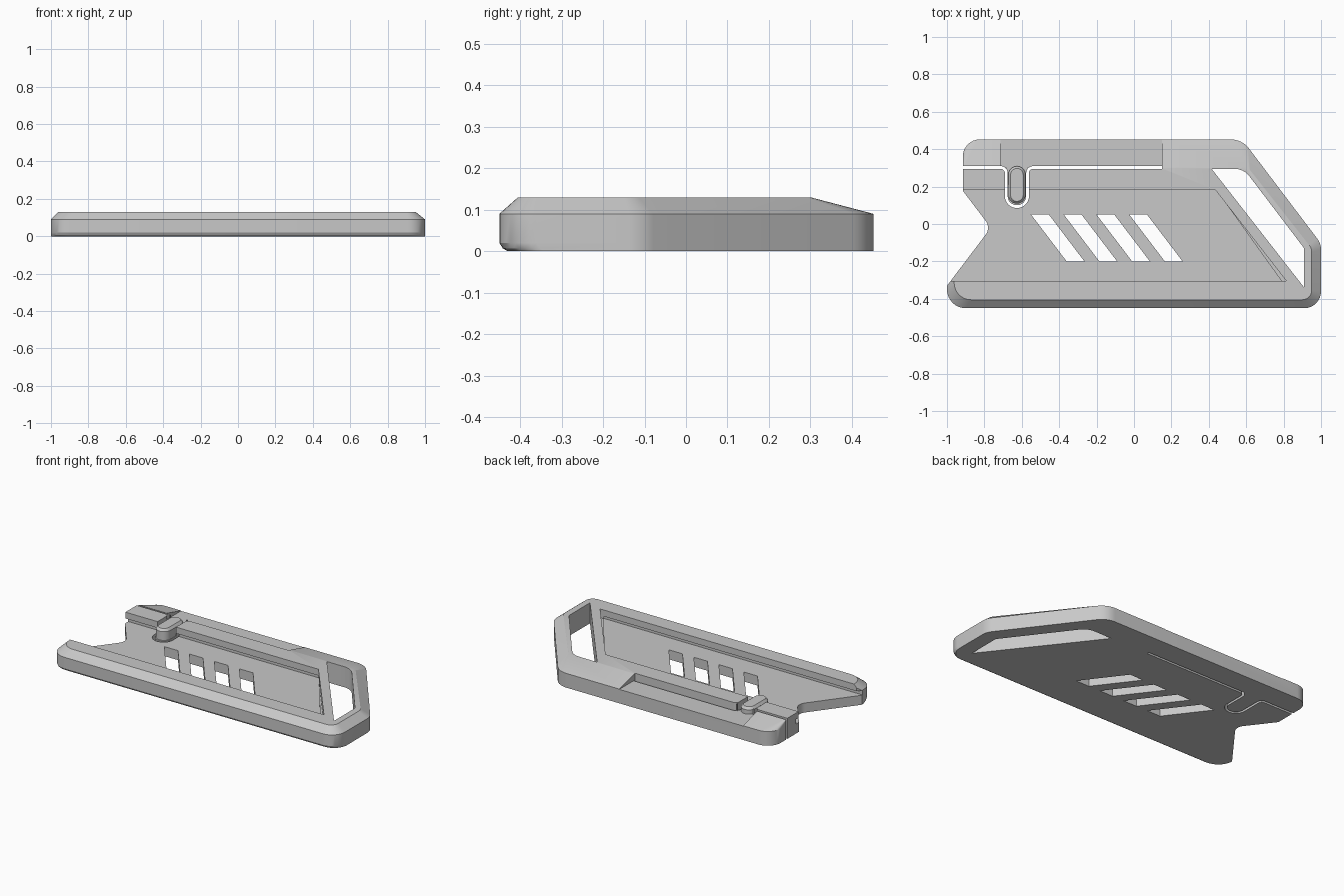
import bpy, bmesh, math
from mathutils import Vector

if "Cube" in bpy.data.objects:
    bpy.data.objects.remove(bpy.data.objects["Cube"], do_unlink=True)

grey = bpy.data.materials.new("mid_grey")
grey.use_nodes = True
COLOUR = (0.58, 0.58, 0.58, 1)
grey.diffuse_color = COLOUR
grey.node_tree.nodes["Principled BSDF"].inputs["Base Color"].default_value = COLOUR

TOP, EDGE, FLOOR = 0.13, 0.09, 0.06


def rounded(corners, closed=True, steps=8):
    """Polyline through (x, y, radius) corners, each replaced by an arc."""
    out, n = [], len(corners)
    for i, (x, y, r) in enumerate(corners):
        p = Vector((x, y))
        if r == 0 or (not closed and i in (0, n - 1)):
            out.append(p)
            continue
        a = (Vector(corners[i - 1][:2]) - p).normalized()
        b = (Vector(corners[(i + 1) % n][:2]) - p).normalized()
        half = a.angle(b) / 2
        centre = p + (a + b).normalized() * r / math.sin(half)
        start = p + a * r / math.tan(half) - centre
        sweep = math.pi - 2 * half
        turn = 1 if a.x * b.y - a.y * b.x < 0 else -1
        for k in range(steps + 1):
            t = turn * sweep * k / steps
            c, s = math.cos(t), math.sin(t)
            out.append(centre + Vector((start.x * c - start.y * s, start.x * s + start.y * c)))
    return out


def loft(name, layers):
    """Solid through a stack of counter-clockwise (outline, z) layers."""
    bm = bmesh.new()
    rings = [[bm.verts.new((p[0], p[1], z)) for p in pts] for pts, z in layers]
    bm.faces.new(rings[0][::-1])
    bm.faces.new(rings[-1])
    n = len(rings[0])
    for lo, hi in zip(rings, rings[1:]):
        for i in range(n):
            j = (i + 1) % n
            bm.faces.new((lo[i], lo[j], hi[j], hi[i]))
    mesh = bpy.data.meshes.new(name)
    bm.to_mesh(mesh)
    bm.free()
    mesh.materials.append(grey)
    obj = bpy.data.objects.new(name, mesh)
    bpy.context.collection.objects.link(obj)
    return obj


def prism(name, pts, z0=-0.1, z1=0.3):
    return loft(name, [(pts, z0), (pts, z1)])


def ribbon(path, width):
    """Closed outline of constant width around an open path."""
    left, right = [], []
    for i, p in enumerate(path):
        d = (path[min(i + 1, len(path) - 1)] - path[max(i - 1, 0)]).normalized()
        side = Vector((-d.y, d.x)) * width / 2
        left.append(p + side)
        right.append(p - side)
    return right + left[::-1]


def volume(mesh):
    bm = bmesh.new()
    bm.from_mesh(mesh)
    v = bm.calc_volume(signed=True)
    bm.free()
    return v


def cut(body, cutter):
    """Subtract the cutter, taking the first solver that gives a sound solid."""
    cutter.hide_render = True
    before = volume(body.data)
    mod = body.modifiers.new("cut", 'BOOLEAN')
    mod.operation, mod.object = 'DIFFERENCE', cutter
    result = body.data
    for solver in ('EXACT', 'MANIFOLD', 'FLOAT'):
        mod.solver = solver
        bpy.context.view_layer.update()
        graph = bpy.context.evaluated_depsgraph_get()
        trial = bpy.data.meshes.new_from_object(body.evaluated_get(graph))
        if 0.5 * before < volume(trial) < 0.99999 * before:
            result = trial
            break
    body.modifiers.remove(mod)
    body.data = result
    bpy.data.objects.remove(cutter, do_unlink=True)


def smooth(obj):
    bpy.ops.object.select_all(action='DESELECT')
    obj.select_set(True)
    bpy.context.view_layer.objects.active = obj
    bpy.ops.object.shade_smooth_by_angle(angle=math.radians(25))


# Holder body: rounded slab with bevelled rim and a long slope at the back
def outline(front):
    return rounded([(-1, front, 0.1), (1, front, 0.09), (1, -0.105, 0.1),
                    (0.578, 0.452, 0.12), (-0.915, 0.452, 0.09),
                    (-0.915, 0.05, 0), (-1, -0.29, 0)])


crown = rounded([(-0.96, -0.405, 0.09), (0.95, -0.405, 0.05), (0.95, -0.13, 0.06),
                 (0.612, 0.3, 0.03), (-0.915, 0.3, 0.002),
                 (-0.915, 0.05, 0), (-0.962, -0.28, 0)])
body = loft("holder_body", [(outline(-0.43), 0), (outline(-0.442), 0.007),
                            (outline(-0.45), 0.02), (outline(-0.45), EDGE), (crown, TOP)])

# Thumb notch at the open end
cut(body, prism("notch_cutter", rounded([(-1.3, -0.333, 0), (-1.002, -0.333, 0), (-0.765, -0.02, 0.06),
                                         (-0.917, 0.18, 0), (-1.3, 0.18, 0)])))

# Card channel: undercut grooves, then the open pocket above
cut(body, prism("groove_cutter", [(-1.3, -0.335), (0.81, -0.335), (0.42, 0.21), (-1.3, 0.21)],
                FLOOR, EDGE))
cut(body, prism("pocket_cutter", [(-1.35, -0.305), (0.815, -0.305), (0.435, 0.182), (-1.35, 0.182)],
                0.075))

# Slanted slots through the floor
for i in range(4):
    x = -0.55 + 0.175 * i
    cut(body, prism("slot_cutter", [(x, 0.05), (x + 0.19, -0.2), (x + 0.285, -0.2), (x + 0.095, 0.05)]))

# Corner window
cut(body, prism("window_cutter", rounded([(0.415, 0.295, 0), (0.91, -0.34, 0),
                                          (0.91, -0.13, 0.03), (0.587, 0.295, 0.1)])))

# Lowered top of the spring arm and its tongue
for x0, x1, y0 in ((-0.715, 0.15, 0.302), (-0.682, -0.57, 0.09)):
    cut(body, prism("arm_cutter", [(x0, y0), (x1, y0), (x1, 0.6), (x0, 0.6)], EDGE - 0.002))

# Slit that frees the spring arm, looping round the tongue
LEFT, RIGHT, SLIT = -0.683, -0.569, 0.302
path = rounded([(-1.1, SLIT, 0), (LEFT, SLIT, 0.03), (LEFT, 0.093, 0.056),
                (RIGHT, 0.093, 0.056), (RIGHT, SLIT, 0.03), (0.15, SLIT, 0)], closed=False)
cut(body, prism("slit_cutter", ribbon(path, 0.015)))
smooth(body)


# Push button on the tongue
def stadium(r):
    return rounded([(-0.626 - r, 0.155 - r, r * 0.99), (-0.626 + r, 0.155 - r, r * 0.99),
                    (-0.626 + r, 0.263 + r, r * 0.99), (-0.626 - r, 0.263 + r, r * 0.99)])


button = loft("push_button", [(stadium(0.046), 0.002), (stadium(0.046), 0.115), (stadium(0.034), TOP)])
smooth(button)
